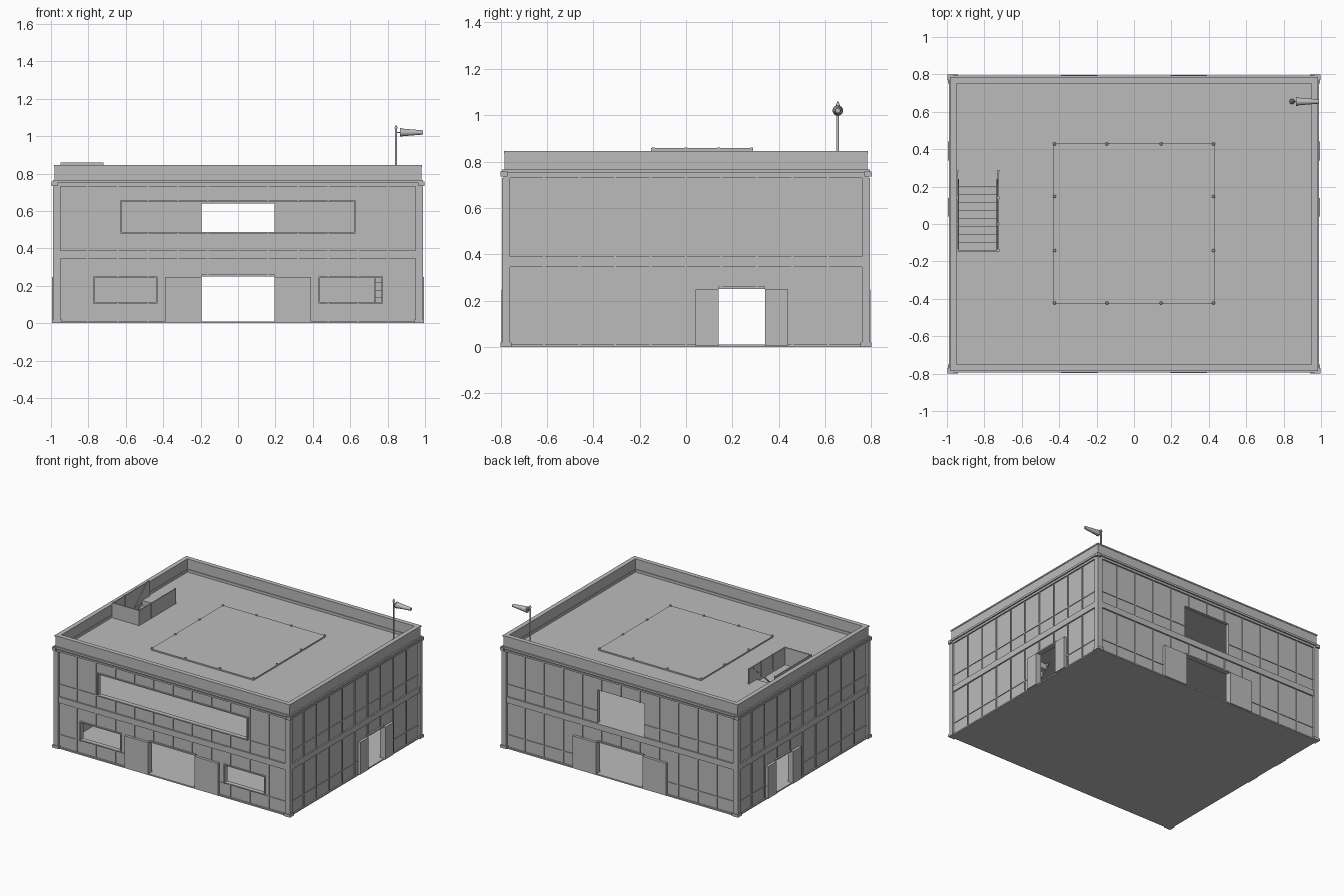
import bpy, bmesh, math
from mathutils import Matrix, Vector

if "Cube" in bpy.data.objects:
    bpy.data.objects.remove(bpy.data.objects["Cube"])

grey = bpy.data.materials.new("concrete grey")
grey.diffuse_color = (0.5, 0.5, 0.5, 1)
grey.use_nodes = True
grey.node_tree.nodes["Principled BSDF"].inputs["Base Color"].default_value = grey.diffuse_color

def finish(name, bm):
    bmesh.ops.recalc_face_normals(bm, faces=bm.faces)
    me = bpy.data.meshes.new(name)
    bm.to_mesh(me)
    bm.free()
    me.materials.append(grey)
    ob = bpy.data.objects.new(name, me)
    bpy.context.collection.objects.link(ob)
    return ob

def add_box(bm, x0, x1, y0, y1, z0, z1, rise=0):
    """Box; rise lifts the far y end to make a sloped bar."""
    vs = bmesh.ops.create_cube(bm, size=1)["verts"]
    for v in vs:
        far = v.co.y > 0
        v.co = ((x0 + x1) / 2 + v.co.x * (x1 - x0),
                (y0 + y1) / 2 + v.co.y * (y1 - y0),
                (z0 + z1) / 2 + v.co.z * (z1 - z0) + (rise if far else 0))

def boxes(name, items):
    bm = bmesh.new()
    for b in items:
        add_box(bm, *b)
    return finish(name, bm)

def place(side, u0, u1, d0, d1, z0, z1):
    """Box on a facade: u runs along it, d is distance from the centre."""
    return {"front": (u0, u1, -d1, -d0, z0, z1), "back": (u0, u1, d0, d1, z0, z1),
            "right": (d0, d1, u0, u1, z0, z1), "left": (-d1, -d0, u0, u1, z0, z1)}[side]

def ring(x, y, t, z0, z1):
    """Four boxes around a rectangle, outer half sizes x, y, thickness t."""
    return [(-x, x, -y, -y + t, z0, z1), (-x, x, y - t, y, z0, z1),
            (-x, -x + t, -y + t, y - t, z0, z1), (x - t, x, -y + t, y - t, z0, z1)]

def spans(a, b, gaps):
    """Interval a..b with the gaps removed."""
    out = []
    for g0, g1 in sorted(gaps):
        if g0 > a:
            out.append((a, min(g0, b)))
        a = max(a, g1)
    if a < b:
        out.append((a, b))
    return out

def facade(side, d, half, doors, windows):
    holes = doors + windows
    # wall skin with openings
    us = sorted({-half, half, *[h[i] for h in holes for i in (0, 1)]})
    zs = sorted({0.01, 0.745, *[h[i] for h in holes for i in (2, 3)]})
    bm = bmesh.new()
    for u0, u1 in zip(us, us[1:]):
        for z0, z1 in zip(zs, zs[1:]):
            cu, cz = (u0 + u1) / 2, (z0 + z1) / 2
            if not any(h[0] < cu < h[1] and h[2] < cz < h[3] for h in holes):
                b = place(side, u0, u1, d - 0.025, d, z0, z1)
                x, y = {"front": (0, 2), "back": (0, 3), "right": (1, 0), "left": (0, 0)}[side], 0
                if side in ("front", "back"):
                    yy = b[2] if side == "front" else b[3]
                    pts = [(b[0], yy, z0), (b[1], yy, z0), (b[1], yy, z1), (b[0], yy, z1)]
                else:
                    xx = b[1] if side == "right" else b[0]
                    pts = [(xx, b[2], z0), (xx, b[3], z0), (xx, b[3], z1), (xx, b[2], z1)]
                if side in ("back", "left"):
                    pts.reverse()
                bm.faces.new([bm.verts.new(p) for p in pts])
    bmesh.ops.remove_doubles(bm, verts=bm.verts, dist=1e-5)
    me = bpy.data.meshes.new(side + "_wall")
    bm.to_mesh(me)
    bm.free()
    me.materials.append(grey)
    wall = bpy.data.objects.new(side + "_wall", me)
    bpy.context.collection.objects.link(wall)
    mod = wall.modifiers.new("thickness", "SOLIDIFY")
    mod.thickness, mod.offset = 0.025, -1

    # thin mullions, broken at the openings
    bars, n = [], round(half * 2 / 0.16)
    for lo, hi, zr in ((0.01, 0.345, 0.1), (0.39, 0.735, 0.48)):
        for i in range(1, n):
            u = -half + 2 * half * i / n
            for z0, z1 in spans(lo, hi, [h[2:] for h in holes if h[0] < u < h[1]]):
                bars.append(place(side, u - 0.004, u + 0.004, d, d + 0.006, z0, z1))
        for u0, u1 in spans(-half, half, [h[:2] for h in holes if h[2] < zr + 0.006 < h[3]]):
            bars.append(place(side, u0, u1, d, d + 0.005, zr - 0.004, zr + 0.004))
    boxes(side + "_mullions", bars)

    # open sliding doors and lintels
    parts = []
    for u0, u1, z0, z1 in doors:
        if z0 < 0.1:
            w = (u1 - u0) / 2
            parts += [place(side, u0 - w, u0, d, d + 0.02, 0.005, 0.248),
                      place(side, u1, u1 + w, d, d + 0.02, 0.005, 0.248),
                      place(side, u0, u1, d - 0.025, d + 0.012, z1, z1 + 0.01)]
    boxes(side + "_sliding_doors", parts)

    # window surrounds
    if windows:
        t, fr = 0.008, []
        for u0, u1, z0, z1 in windows:
            for a in ((u0, u1, z0, z0 + t), (u0, u1, z1 - t, z1),
                      (u0, u0 + t, z0 + t, z1 - t), (u1 - t, u1, z0 + t, z1 - t)):
                fr.append(place(side, a[0], a[1], d - 0.025, d + 0.01, a[2], a[3]))
        boxes(side + "_window_frames", fr)

# four facades
main_door, side_door = (-0.195, 0.195, 0.01, 0.25), (0.14, 0.34, 0.01, 0.25)
facade("front", 0.777, 0.965, [main_door],
       [(-0.63, 0.63, 0.48, 0.655), (-0.775, -0.43, 0.105, 0.25), (0.43, 0.775, 0.105, 0.25)])
facade("back", 0.777, 0.965, [main_door, (-0.195, 0.195, 0.39, 0.64)], [])
for s in ("left", "right"):
    facade(s, 0.975, 0.765, [side_door], [])

# structure around the facades
boxes("base_slab", [(-0.985, 0.985, -0.79, 0.79, 0, 0.01)])
boxes("floor_band", ring(0.985, 0.788, 0.03, 0.345, 0.39))
boxes("cornice", ring(0.985, 0.788, 0.035, 0.73, 0.742)
      + ring(0.98, 0.783, 0.03, 0.742, 0.75) + ring(0.99, 0.793, 0.04, 0.75, 0.765))
boxes("parapet", ring(0.98, 0.783, 0.025, 0.765, 0.835) + ring(0.984, 0.786, 0.034, 0.835, 0.845))
posts = []
for sx in (-1, 1):
    for sy in (-1, 1):
        for ix, iy, ox, oy, z0, z1 in ((0.95, 0.76, 0.99, 0.793, 0.02, 0.73),
                                       (0.942, 0.752, 0.995, 0.8, 0, 0.02),
                                       (0.965, 0.77, 0.998, 0.8, 0.735, 0.758)):
            x, y = sorted((sx * ix, sx * ox)), sorted((sy * iy, sy * oy))
            posts.append((*x, *y, z0, z1))
boxes("corner_posts", posts)

def slab(name, z0, z1, hx0, hx1, hy0, hy1):
    X, Y = 0.955, 0.758
    boxes(name, [(-X, hx0, -Y, Y, z0, z1), (hx1, X, -Y, Y, z0, z1),
                 (hx0, hx1, -Y, hy0, z0, z1), (hx0, hx1, hy1, Y, z0, z1)])

def stairs(name, x0, x1, y0, zb, zt):
    """Flight rising towards +y with a guard around its opening."""
    n, run = 9, 0.38
    h, t = (zt - zb) / n, run / n
    boxes(name + "_steps", [(x0, x1, y0 + i * t, y0 + (i + 1) * t, zb + i * h, zb + (i + 1) * h)
                            for i in range(n)])
    bars = []
    for a, b in ((x0 - 0.004, x0 + 0.004), (x1 - 0.004, x1 + 0.004)):
        bars += [(a, b, y0, y0 + run, zb, zb + 0.03, zt - zb - 0.03),
                 (a, b, y0, y0 + run, zb + 0.1, zb + 0.11, zt - zb)]
    boxes(name + "_handrails", bars)
    g0, g1, ye = zt, zt + 0.113, y0 + run + 0.05
    guard = [(x0 - 0.008, x0, y0, ye, g0, g1), (x1, x1 + 0.008, y0, ye, g0, g1),
             (x0 - 0.008, x1 + 0.008, y0 - 0.01, y0, g0, g1)]
    for x in (x0 - 0.01, x1 - 0.002):
        guard += [(x, x + 0.012, y - 0.006, y + 0.006, g0, g1 + 0.002)
                  for y in (y0, y0 + 0.14, y0 + 0.28, ye - 0.006)]
    boxes(name + "_guard", guard)

slab("upper_floor", 0.345, 0.39, 0.73, 0.94, -0.40, -0.02)
slab("roof", 0.725, 0.745, -0.94, -0.73, -0.14, 0.24)
stairs("lower_stairs", 0.73, 0.94, -0.40, 0.01, 0.39)
stairs("roof_stairs", -0.94, -0.73, -0.14, 0.39, 0.745)

# landing pad with edge lights and painted ring
boxes("landing_pad", [(-0.43, 0.43, -0.428, 0.434, 0.745, 0.755)])
grid = (-0.425, -0.145, 0.145, 0.425)
bm = bmesh.new()
for x in grid:
    for y in grid:
        if abs(x) > 0.4 or abs(y) > 0.4:
            bmesh.ops.create_cone(bm, cap_ends=True, segments=8, radius1=0.009, radius2=0.006,
                                  depth=0.01, matrix=Matrix.Translation((x, y + 0.003, 0.759)))
finish("pad_lights", bm)
bm = bmesh.new()
pts = [[bm.verts.new((r * math.cos(i * math.tau / 48), r * math.sin(i * math.tau / 48), 0.7558))
        for i in range(48)] for r in (0.25, 0.275)]
for i in range(48):
    j = (i + 1) % 48
    bm.faces.new((pts[0][i], pts[1][i], pts[1][j], pts[0][j]))
finish("pad_ring", bm)

# windsock: pole, tip, hoop, sleeve
px, py = 0.845, 0.655
bm = bmesh.new()
for r1, r2, z0, z1 in ((0.014, 0.012, 0.745, 0.755), (0.006, 0.006, 0.755, 1.045), (0.01, 0.002, 1.04, 1.06)):
    bmesh.ops.create_cone(bm, cap_ends=True, segments=12, radius1=r1, radius2=r2, depth=z1 - z0,
                          matrix=Matrix.Translation((px, py, (z0 + z1) / 2)))
add_box(bm, px, 0.872, py - 0.003, py + 0.003, 1.017, 1.023)
finish("windsock_pole", bm)
bm = bmesh.new()
for r1, r2, x0, x1 in ((0.023, 0.023, 0.866, 0.874), (0.021, 0.011, 0.874, 0.99)):
    bmesh.ops.create_cone(bm, cap_ends=True, segments=16, radius1=r1, radius2=r2, depth=x1 - x0,
                          matrix=Matrix.Translation(((x0 + x1) / 2, py, 1.02))
                          @ Matrix.Rotation(math.pi / 2, 4, "Y"))
sock = finish("windsock_sleeve", bm)
bpy.context.view_layer.objects.active = sock
sock.select_set(True)
bpy.ops.object.shade_smooth_by_angle()
